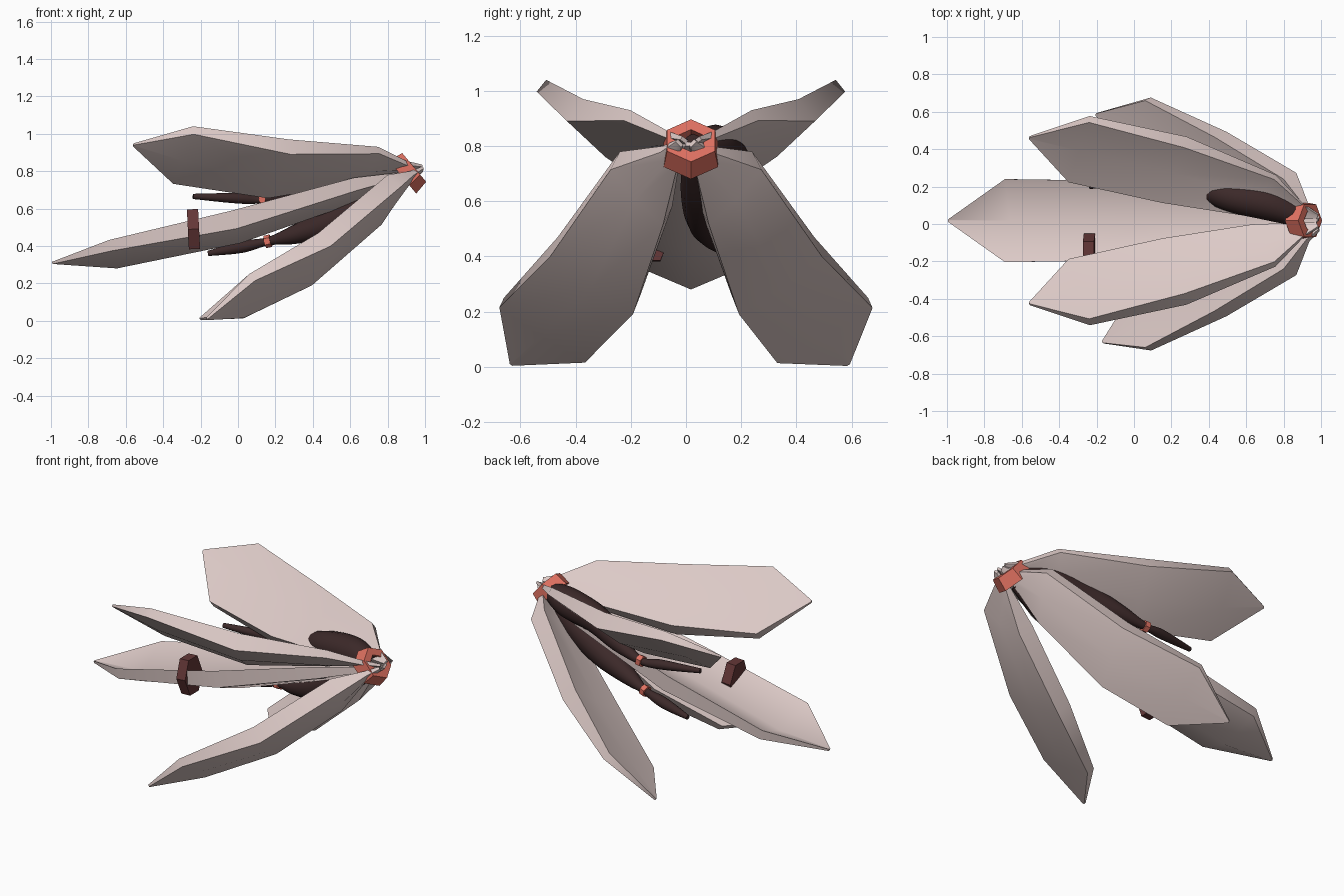
import bpy, bmesh, math
from mathutils import Vector as V

if "Cube" in bpy.data.objects:
    bpy.data.objects.remove(bpy.data.objects["Cube"])

Y0 = 0.018  # plane of symmetry of the flower


def mat(name, rgb):
    m = bpy.data.materials.new(name)
    m.diffuse_color = (*rgb, 1)
    m.use_nodes = True
    m.node_tree.nodes["Principled BSDF"].inputs["Base Color"].default_value = m.diffuse_color
    return m


PETAL = mat("pale petal", (0.72, 0.59, 0.57))
RED = mat("coral red", (0.74, 0.165, 0.12))
DARK = mat("dark brown", (0.045, 0.022, 0.022))
PLUM = mat("plum", (0.127, 0.038, 0.038))


def loft(name, rings, material, angle=35, closed=False):
    """Skin a list of equal vertex rings; cap the ends or join them up."""
    bm = bmesh.new()
    vr = [[bm.verts.new(p) for p in r] for r in rings]
    n = len(vr[0])
    pairs = list(zip(vr, vr[1:]))
    if closed:
        pairs.append((vr[-1], vr[0]))
    else:
        bm.faces.new(vr[0])
        bm.faces.new(vr[-1])
    for a, b in pairs:
        for i in range(n):
            j = (i + 1) % n
            bm.faces.new((a[i], a[j], b[j], b[i]))
    bmesh.ops.recalc_face_normals(bm, faces=bm.faces)
    me = bpy.data.meshes.new(name)
    bm.to_mesh(me)
    bm.free()
    ob = bpy.data.objects.new(name, me)
    bpy.context.collection.objects.link(ob)
    me.materials.append(material)
    bpy.context.view_layer.objects.active = ob
    ob.select_set(True)
    bpy.ops.object.shade_smooth_by_angle(angle=math.radians(angle))
    ob.select_set(False)
    return ob


def petal(name, stations, tip, yoff, sides):
    """Thick folded petal: stations are (outer edge, inner edge, thickness, fold depth)."""
    st = [(V(o), V(i), t, d) for o, i, t, d in stations]
    e = (st[-1][0] - st[-1][1]).normalized() * 0.006
    st.append((V(tip) + e, V(tip) - e, 0.012, 0))
    mid = [(s[0] + s[1]) / 2 for s in st]
    rings = []
    for k, (o, i, t, d) in enumerate(st):
        along = mid[min(k + 1, len(st) - 1)] - mid[max(k - 1, 0)]
        n = (o - i).cross(along).normalized()
        c = mid[k] + n * d
        rings.append([o, c, i, i + n * t, c + n * t, o + n * t])
    for s in sides:
        side = "" if name == "middle_petal" else ("_right" if s > 0 else "_left")
        loft(name + side, [[(p.x, p.y * s + yoff, max(p.z, 0)) for p in r] for r in rings],
             PETAL, 55)


# Five petals, gathered inside the collar
petal("upper_petal", [
    ((0.985, -0.03, 0.835), (0.975, -0.01, 0.82), 0.015, 0),
    ((0.90, -0.085, 0.855), (0.90, -0.01, 0.825), 0.025, 0.01),
    ((0.75, -0.22, 0.93), (0.63, -0.02, 0.77), 0.045, 0.02),
    ((0.27, -0.39, 0.97), (0.15, -0.095, 0.735), 0.10, 0.015),
    ((-0.24, -0.525, 1.04), (-0.35, -0.205, 0.775), 0.055, 0.015)],
    (-0.56, -0.44, 0.945), Y0, (1, -1))
for s, tip_y, inner_y in ((1, -0.63, -0.35), (-1, -0.585, -0.315)):
    petal("lower_petal", [
        ((0.985, -0.03, 0.825), (0.98, -0.01, 0.805), 0.015, 0),
        ((0.92, -0.085, 0.80), (0.90, -0.02, 0.76), 0.03, 0.01),
        ((0.80, -0.24, 0.78), (0.70, -0.05, 0.58), 0.10, 0.015),
        ((0.43, -0.465, 0.47), (0.33, -0.165, 0.26), 0.10, 0.015),
        ((0.06, -0.66, 0.25), (0.0, inner_y, 0.05), 0.05, 0.01)],
        (-0.17 if s > 0 else -0.205, tip_y, 0.015), 0, (s,))
petal("middle_petal", [
    ((0.975, -0.02, 0.815), (0.975, 0.02, 0.815), 0.015, 0),
    ((0.88, -0.055, 0.795), (0.88, 0.055, 0.795), 0.03, 0.01),
    ((0.62, -0.15, 0.765), (0.62, 0.15, 0.765), 0.07, 0.06),
    ((-0.03, -0.212, 0.59), (-0.03, 0.212, 0.59), 0.10, 0.08),
    ((-0.69, -0.222, 0.432), (-0.69, 0.222, 0.432), 0.06, 0.098)],
    (-0.995, 0, 0.315), Y0, (1,))


def circle(center, axis, r, n, phase=0.0):
    """Ring of n points around an axis; phase 0 puts a point upward."""
    a = V(axis).normalized()
    side = a.cross(V((0, 0, 1))).normalized()
    up = side.cross(a)
    return [V(center) + up * (r * math.cos(2 * math.pi * k / n + phase))
            + side * (r * math.sin(2 * math.pi * k / n + phase)) for k in range(n)]


def stamen(name, path):
    """Swollen dark body narrowing to a waist with a red band, then a small blade."""
    pts = [V(p) for p in path]
    pts = [pts[0]] + pts + [pts[-1]]
    fine = []
    for k in range(1, len(pts) - 2):  # Catmull-Rom through position and radius
        p0, p1, p2, p3 = pts[k - 1:k + 3]
        for s in range(6):
            t = s / 6
            fine.append(0.5 * (2 * p1 + (p2 - p0) * t + (2 * p0 - 5 * p1 + 4 * p2 - p3) * t * t
                               + (3 * p1 - p0 - 3 * p2 + p3) * t ** 3))
    fine.append(pts[-1])
    rings = []
    for k, p in enumerate(fine):
        axis = fine[min(k + 1, len(fine) - 1)] - fine[max(k - 1, 0)]
        rings.append(circle(p.xyz, axis.xyz, p.w, 14))
    loft(name, rings, DARK, 50)
    w = V(path[4]).xyz
    axis = (V(path[5]).xyz - V(path[3]).xyz).normalized()
    loft(name + "_band", [circle(w - axis * 0.016, axis, 0.034, 6),
                          circle(w + axis * 0.016, axis, 0.034, 6)], RED, 20)


# Two dark stamens with small red bands
stamen("upper_stamen", [
    (0.89, 0.035, 0.79, 0.055), (0.72, 0.105, 0.79, 0.088), (0.50, 0.15, 0.762, 0.08),
    (0.30, 0.22, 0.695, 0.05), (0.13, 0.255, 0.65, 0.022), (0.0, 0.24, 0.655, 0.028),
    (-0.24, 0.20, 0.665, 0.014)])
stamen("lower_stamen", [
    (0.88, 0.03, 0.75, 0.045), (0.70, 0.06, 0.64, 0.08), (0.50, 0.085, 0.53, 0.08),
    (0.30, 0.13, 0.46, 0.05), (0.16, 0.17, 0.425, 0.022), (0.02, 0.19, 0.395, 0.032),
    (-0.16, 0.21, 0.36, 0.014)])

# Red hexagonal collar holding the petals together
AX = (0.77, 0, 0.64)
back, front = (0.88, Y0, 0.768), (0.942, Y0, 0.82)
loft("collar", [circle(back, AX, 0.114, 6), circle(front, AX, 0.1, 6),
                circle(front, AX, 0.052, 6), circle(back, AX, 0.07, 6)], RED, 20, True)

# Loose plum hexagonal band on the edge of the middle petal
ax = V((1, 0, 0.05)).normalized()
c = V((-0.238, -0.17, 0.49))
plum = [circle(c + ax * d, ax, 0.123, 6, math.pi / 6) for d in (-0.03, 0.03)]
loft("plum_band", [[(p.x, -0.05 + (p.y + 0.047) * 0.69, p.z) for p in r] for r in plum],
     PLUM, 20)
